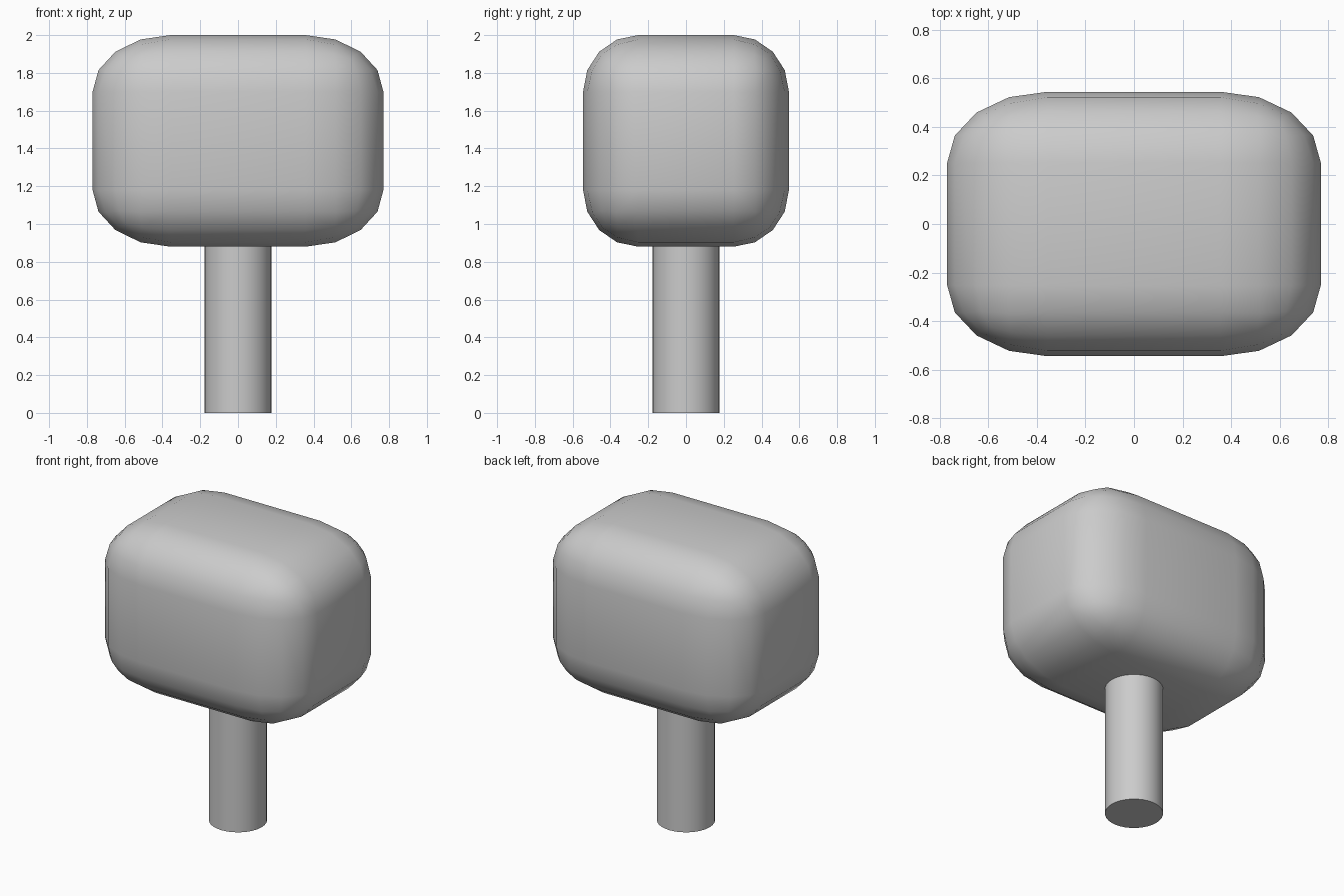
import bpy, bmesh, math
from mathutils import Matrix, Vector

if "Cube" in bpy.data.objects:
    bpy.data.objects.remove(bpy.data.objects["Cube"])


def add_part(name, bm, smooth_angle):
    mesh = bpy.data.meshes.new(name)
    bm.normal_update()
    bm.to_mesh(mesh)
    bm.free()
    obj = bpy.data.objects.new(name, mesh)
    bpy.context.collection.objects.link(obj)
    bpy.ops.object.select_all(action='DESELECT')
    obj.select_set(True)
    bpy.context.view_layer.objects.active = obj
    bpy.ops.object.shade_smooth_by_angle(angle=math.radians(smooth_angle))
    return obj


# Head: unit cube with rounded edges, then stretched to a broad block
HEAD_BOTTOM, HEAD_TOP = 0.88, 2.0
half = Vector((0.77, 0.545, (HEAD_TOP - HEAD_BOTTOM) / 2))
bm = bmesh.new()
bmesh.ops.create_cube(bm, size=2)
bmesh.ops.bevel(bm, geom=bm.edges[:], offset=0.536, offset_type='OFFSET',
                segments=4, profile=0.5, affect='EDGES')
bmesh.ops.scale(bm, vec=half, verts=bm.verts)
bmesh.ops.translate(bm, vec=(0, 0, (HEAD_TOP + HEAD_BOTTOM) / 2), verts=bm.verts)
add_part("head", bm, 60)

# Handle: plain round post, running slightly into the head
HANDLE_TOP = 0.92
bm = bmesh.new()
bmesh.ops.create_cone(bm, cap_ends=True, segments=32, radius1=0.178, radius2=0.178,
                      depth=HANDLE_TOP, matrix=Matrix.Translation((0, 0, HANDLE_TOP / 2)))
add_part("handle", bm, 30)
